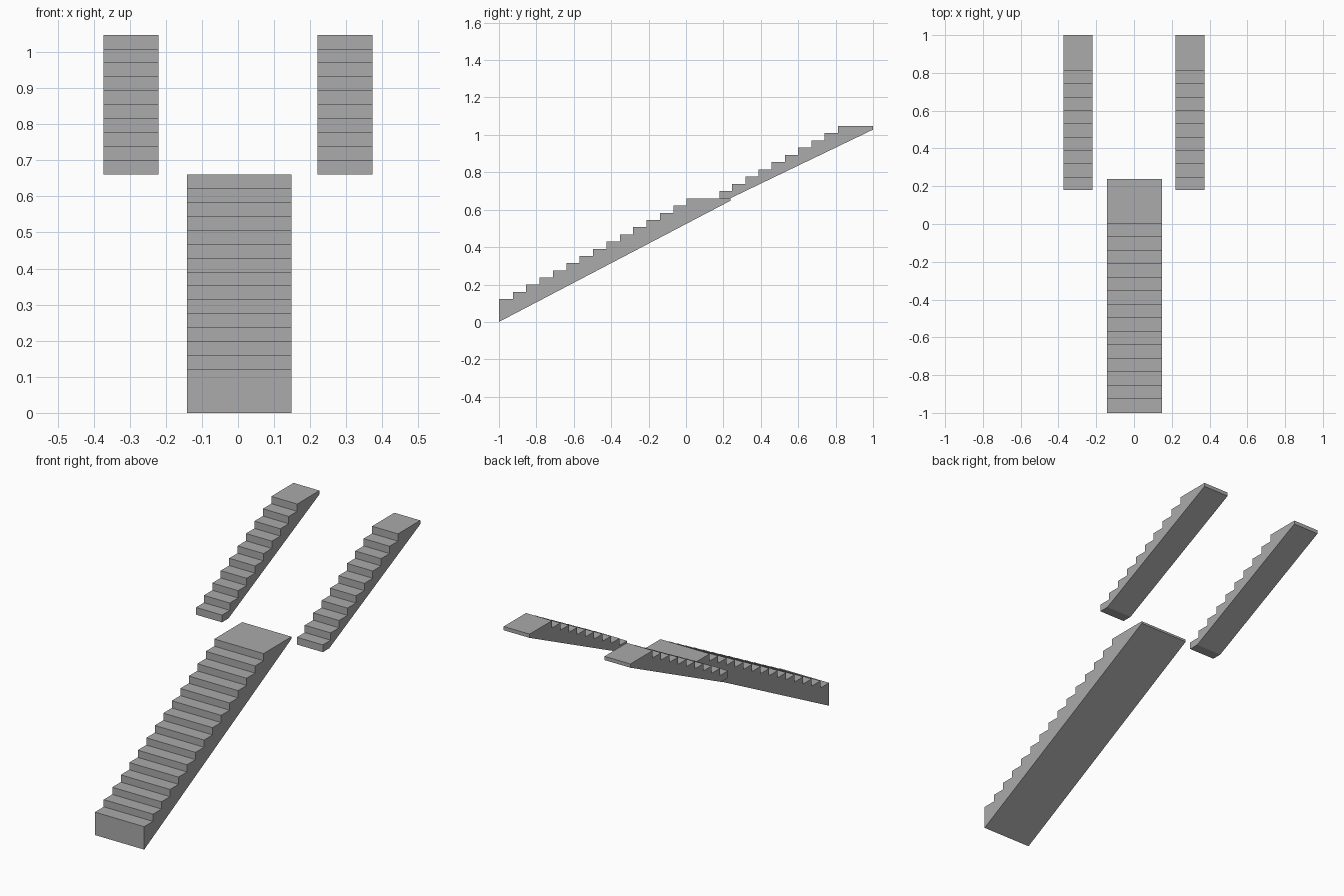
import bpy
import bmesh

if "Cube" in bpy.data.objects:
    bpy.data.objects.remove(bpy.data.objects["Cube"])

stone = bpy.data.materials.new("stone grey")
stone.diffuse_color = (0.40, 0.405, 0.40, 1.0)
stone.use_nodes = True
stone.node_tree.nodes["Principled BSDF"].inputs["Base Color"].default_value = stone.diffuse_color


def stair_profile(y0, z0, first_tread, rise, pitch, first_riser, count, y_end):
    """Stepped upper edge from the bottom front corner to the top back corner (y, z)."""
    pts = [(y0, z0), (y0, first_tread)]
    z = first_tread
    for k in range(count):
        y = first_riser + pitch * k
        pts += [(y, z), (y, z + rise)]
        z += rise
    pts.append((y_end, z))
    return pts


def extrude_flight(name, profile, x0, x1):
    """Solid flight: the side profile swept across x."""
    bm = bmesh.new()
    face = bm.faces.new([bm.verts.new((x0, y, z)) for y, z in profile])
    ext = bmesh.ops.extrude_face_region(bm, geom=[face], use_keep_orig=True)
    moved = [g for g in ext["geom"] if isinstance(g, bmesh.types.BMVert)]
    bmesh.ops.translate(bm, verts=moved, vec=(x1 - x0, 0, 0))
    bmesh.ops.recalc_face_normals(bm, faces=bm.faces)
    mesh = bpy.data.meshes.new(name)
    bm.to_mesh(mesh)
    bm.free()
    mesh.materials.append(stone)
    obj = bpy.data.objects.new(name, mesh)
    bpy.context.collection.objects.link(obj)
    return obj


# Wide lower flight with a sloped underside and a thin landing edge
lower = stair_profile(-1.0, 0.0, 0.122, 0.03843, 0.0715, -0.926, 14, 0.238)
lower.append((0.238, 0.648))
extrude_flight("lower_flight", lower, -0.142, 0.148)

# Two narrow upper flights, with a short flat foot under the first step
upper = stair_profile(0.18, 0.66, 0.6988, 0.0388, 0.0708, 0.246, 9, 1.0)
upper += [(1.0, 1.028), (0.235, 0.66)]
for side, label in ((-1, "left"), (1, "right")):
    extrude_flight("upper_flight_" + label, upper, side * 0.2205, side * 0.373)
